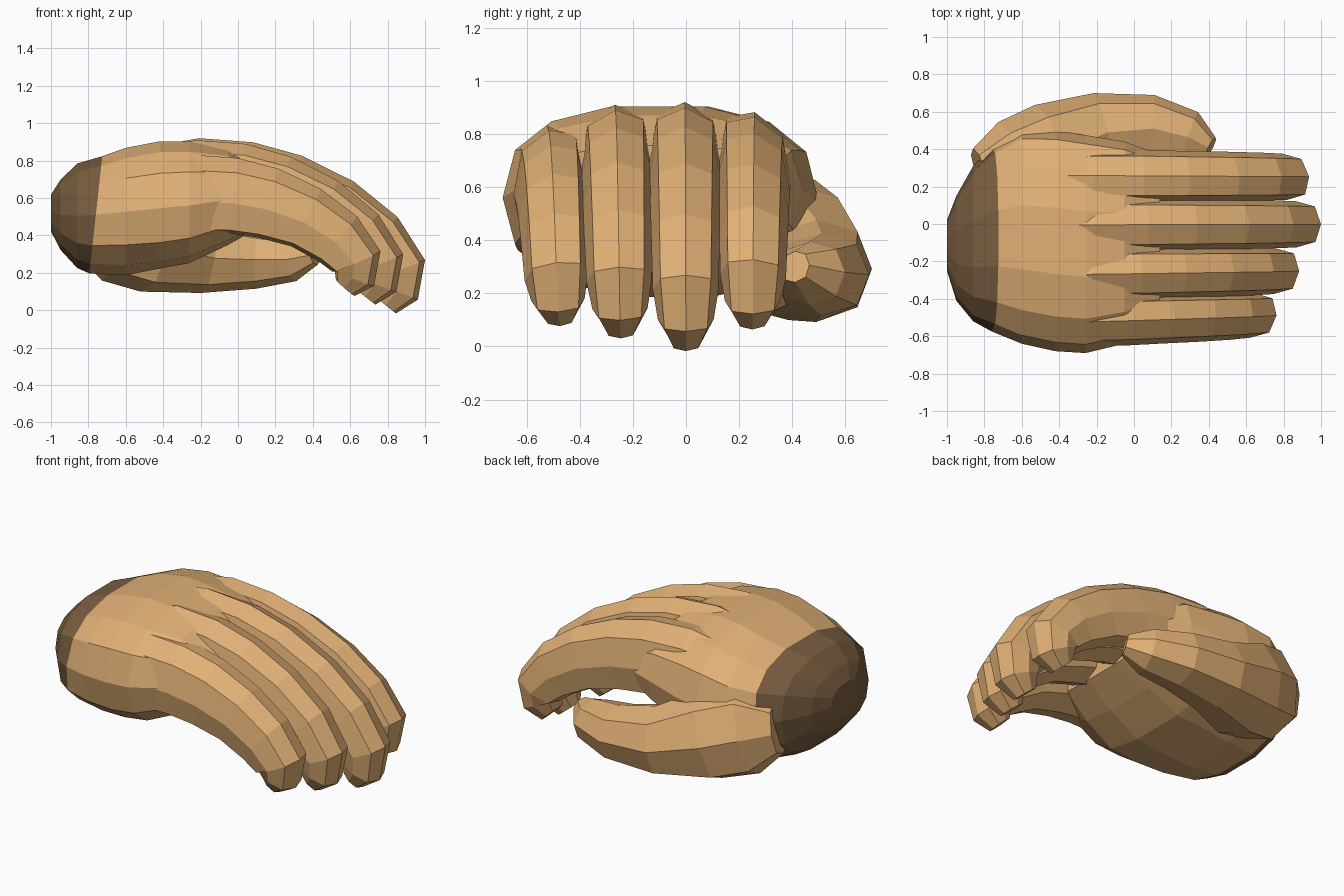
import bpy, math
from mathutils import Vector

if "Cube" in bpy.data.objects:
    bpy.data.objects.remove(bpy.data.objects["Cube"])


def material(name, rgb):
    m = bpy.data.materials.new(name)
    m.diffuse_color = (*rgb, 1)
    m.use_nodes = True
    m.node_tree.nodes["Principled BSDF"].inputs["Base Color"].default_value = m.diffuse_color
    return m


SKIN = material("tan skin", (0.75, 0.435, 0.18))
CUFF = material("dark brown wrist", (0.19, 0.11, 0.05))


def unit_ring(n, power):
    """Rounded-square ring of n points."""
    pts = []
    for i in range(n):
        a = 2 * math.pi * i / n
        c, s = math.cos(a), math.sin(a)
        pts.append((math.copysign(abs(c) ** (2 / power), c),
                    math.copysign(abs(s) ** (2 / power), s)))
    return pts


def skin_rings(name, rings):
    """Closed flat-shaded body through a series of rings."""
    n = len(rings[0])
    verts = [v for r in rings for v in r]
    faces = [tuple(range(n))[::-1],
             tuple(range((len(rings) - 1) * n, len(rings) * n))]
    for k in range(len(rings) - 1):
        for i in range(n):
            j = (i + 1) % n
            faces.append((k * n + i, k * n + j, (k + 1) * n + j, (k + 1) * n + i))
    me = bpy.data.meshes.new(name)
    me.from_pydata(verts, [], faces)
    me.materials.append(SKIN)
    ob = bpy.data.objects.new(name, me)
    bpy.context.collection.objects.link(ob)
    return ob


def digit(name, path, sizes, n=8, power=2.3, tilt=0):
    """Tapering tube; sizes are (half width, half thickness) per point.
    tilt slopes the sections near the knuckle to follow the hand's arch."""
    path = [Vector(p) for p in path]
    rings = []
    for k, p in enumerate(path):
        t = (path[min(k + 1, len(path) - 1)] - path[max(k - 1, 0)]).normalized()
        side = Vector((0, 1, 0))
        side = (side - t * side.dot(t)).normalized()
        up = t.cross(side)
        w, h = sizes[k]
        slope = tilt * (1 - k / len(path))
        rings.append([p + side * (w * a) + up * (h * b - slope * w * a)
                      for a, b in unit_ring(n, power)])
    return skin_rings(name, rings)


# Palm and wrist: x, y min, y max, z bottom, z top
sections = [
    (-1.00, -0.25, 0.02, 0.42, 0.62),
    (-0.95, -0.41, 0.15, 0.32, 0.70),
    (-0.86, -0.52, 0.31, 0.22, 0.79),
    (-0.76, -0.575, 0.42, 0.19, 0.83),
    (-0.60, -0.64, 0.50, 0.18, 0.875),
    (-0.42, -0.68, 0.50, 0.18, 0.91),
    (-0.26, -0.69, 0.475, 0.21, 0.91),
    (-0.05, -0.64, 0.44, 0.31, 0.875),
    (0.14, -0.56, 0.37, 0.42, 0.76),
]
rings = []
for k, (x, y0, y1, z0, z1) in enumerate(sections):
    ring = []
    for a, b in unit_ring(14, 2.5):
        y = (y0 + y1) / 2 + a * (y1 - y0) / 2
        z = (z0 + z1) / 2 + b * (z1 - z0) / 2
        if k > 4 and b < 0:          # slightly hollow palm
            z += 0.05 * (1 - abs(a))
        # the wrist seam leans forward towards the back of the hand
        ring.append(Vector((x + (0.035 * b if k == 3 else 0), y, z)))
    rings.append(ring)
hand = skin_rings("hand", rings)
hand.data.materials.append(CUFF)
for f in hand.data.polygons:
    if f.center.x < -0.77:
        f.material_index = 1

# Fingers: one curled template, scaled for each finger
curl = [(-0.48, 0.66), (-0.2, 0.70), (0.05, 0.685), (0.28, 0.63), (0.53, 0.525),
        (0.74, 0.37), (0.865, 0.205), (0.85, 0.09), (0.79, 0.015)]
girth = [(0.10, 0.20), (0.136, 0.215), (0.138, 0.21), (0.135, 0.20),
         (0.132, 0.18), (0.128, 0.165), (0.124, 0.145), (0.105, 0.12),
         (0.06, 0.07)]
# name, y at knuckle, y at tip, length scale, z offset, z scale, girth scale, tilt
fingers = [
    ("index_finger", 0.26, 0.25, 0.95, 0.10, 0.81, 1.0, 0.35),
    ("middle_finger", -0.005, 0.0, 1.0, 0.012, 0.99, 1.0, 0.05),
    ("ring_finger", -0.272, -0.245, 0.905, 0.06, 0.91, 0.99, -0.15),
    ("little_finger", -0.53, -0.475, 0.81, 0.11, 0.735, 0.96, -0.4),
]
parts = []
for name, ya, yb, ls, zo, zs, gs, tilt in fingers:
    last = len(curl) - 1
    path = [(-0.35 + (x + 0.35) * ls, ya + (yb - ya) * k / last, zo + z * zs)
            for k, (x, z) in enumerate(curl)]
    parts.append(digit(name, path, [(w * gs, h * gs) for w, h in girth],
                       power=2.6, tilt=tilt))

# Thumb: thick base mound tapering forward under the index finger
parts.append(digit(
    "thumb",
    [(-0.82, 0.27, 0.45), (-0.66, 0.32, 0.42), (-0.45, 0.385, 0.355),
     (-0.17, 0.49, 0.285), (0.10, 0.51, 0.27), (0.30, 0.465, 0.275),
     (0.41, 0.41, 0.30)],
    [(0.14, 0.16), (0.235, 0.27), (0.265, 0.265), (0.215, 0.195),
     (0.18, 0.155), (0.14, 0.12), (0.06, 0.06)], power=2.3))

# Fuse everything into one skin, so nothing is left inside
bpy.context.view_layer.objects.active = hand
for part in parts:
    mod = hand.modifiers.new("fuse " + part.name, "BOOLEAN")
    mod.operation = "UNION"
    mod.solver = "EXACT"
    mod.object = part
    bpy.ops.object.modifier_apply(modifier=mod.name)
    bpy.data.objects.remove(part)
